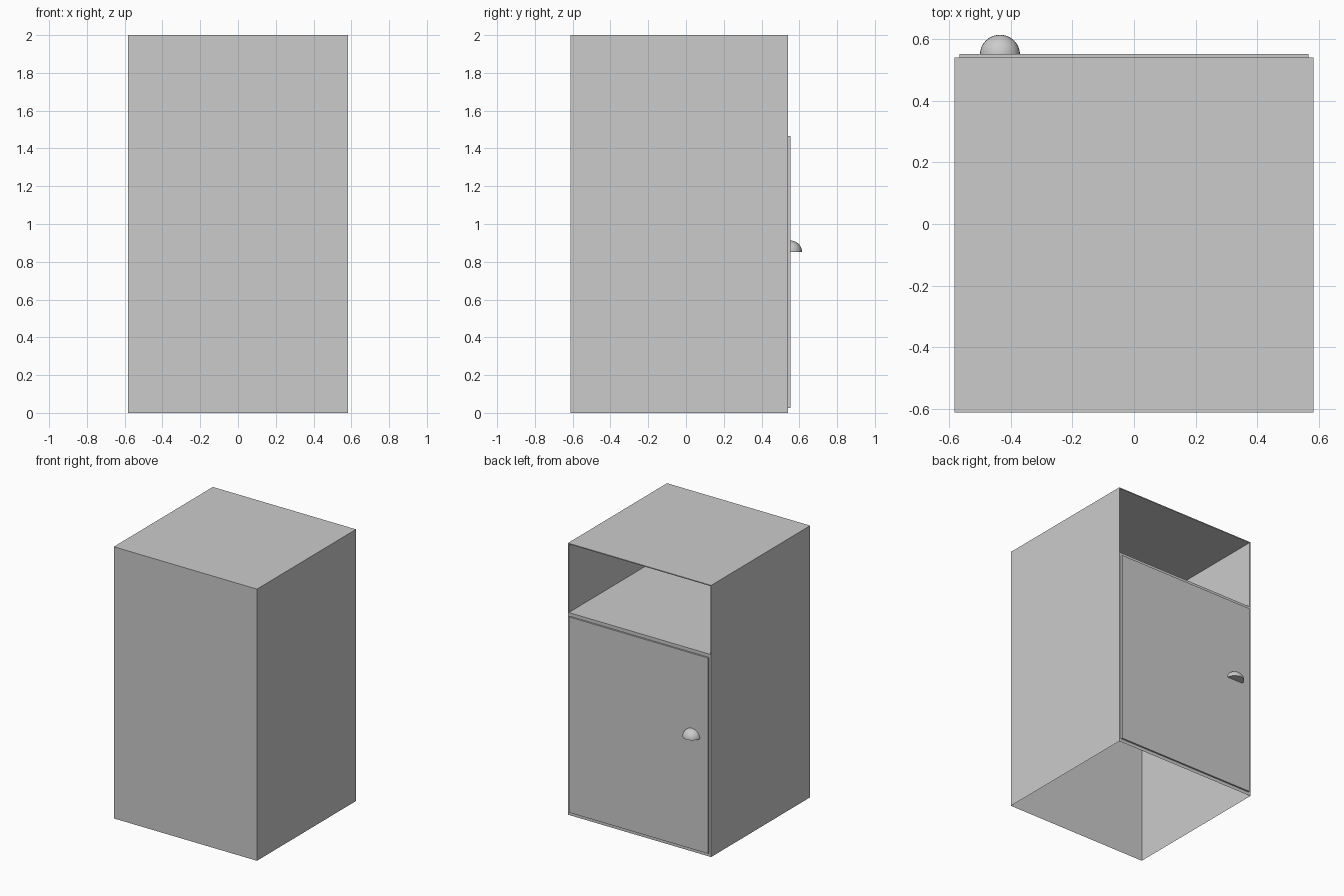
import bpy, bmesh
from mathutils import Matrix, Vector

if "Cube" in bpy.data.objects:
    bpy.data.objects.remove(bpy.data.objects["Cube"])

W, FRONT, BACK, H = 0.583, -0.612, 0.54, 2.0


def new_object(name, bm):
    mesh = bpy.data.meshes.new(name)
    bm.to_mesh(mesh)
    bm.free()
    obj = bpy.data.objects.new(name, mesh)
    bpy.context.collection.objects.link(obj)
    return obj


def box(lo, hi):
    lo, hi = Vector(lo), Vector(hi)
    bm = bmesh.new()
    bmesh.ops.create_cube(bm, size=1, matrix=Matrix.Translation((lo + hi) / 2)
                          @ Matrix.Diagonal((*(hi - lo), 1)))
    return bm


# Cabinet shell: open underneath, with a deep niche at the top of the back side
bm = box((-W, FRONT, 0), (W, BACK, H))
bm.normal_update()
bottom = [f for f in bm.faces if f.normal.z < -0.9]
bmesh.ops.delete(bm, geom=bottom, context='FACES_ONLY')
bmesh.ops.bisect_plane(bm, geom=bm.verts[:] + bm.edges[:] + bm.faces[:],
                       plane_co=(0, 0, 1.483), plane_no=(0, 0, 1))
bm.normal_update()
niche = [f for f in bm.faces if f.normal.y > 0.9 and f.calc_center_median().z > 1.483]
bmesh.ops.inset_individual(bm, faces=niche, thickness=0.01)
pocket = bmesh.ops.extrude_discrete_faces(bm, faces=niche)['faces']
bmesh.ops.translate(bm, verts=pocket[0].verts[:], vec=(0, FRONT - BACK + 0.01, 0))
new_object("cabinet_body", bm)

# Thin door panel
new_object("door", box((-0.567, BACK, 0.025), (0.567, 0.552, 1.465)))

# Quarter-dome handle, flat underneath and against the door
bm = bmesh.new()
bmesh.ops.create_uvsphere(bm, u_segments=32, v_segments=16, radius=1)
for normal in ((0, 0, -1), (0, -1, 0)):
    cut = bmesh.ops.bisect_plane(bm, geom=bm.verts[:] + bm.edges[:] + bm.faces[:],
                                 plane_co=(0, 0, 0), plane_no=normal,
                                 dist=1e-5, clear_outer=True)
    rim = [e for e in bm.edges if e.is_boundary]
    bmesh.ops.holes_fill(bm, edges=rim, sides=0)
bmesh.ops.transform(bm, verts=bm.verts[:], matrix=Matrix.Translation((-0.435, 0.55, 0.853))
                    @ Matrix.Diagonal((0.065, 0.064, 0.06, 1)))
handle = new_object("handle", bm)
bpy.context.view_layer.objects.active = handle
handle.select_set(True)
bpy.ops.object.shade_smooth_by_angle()
